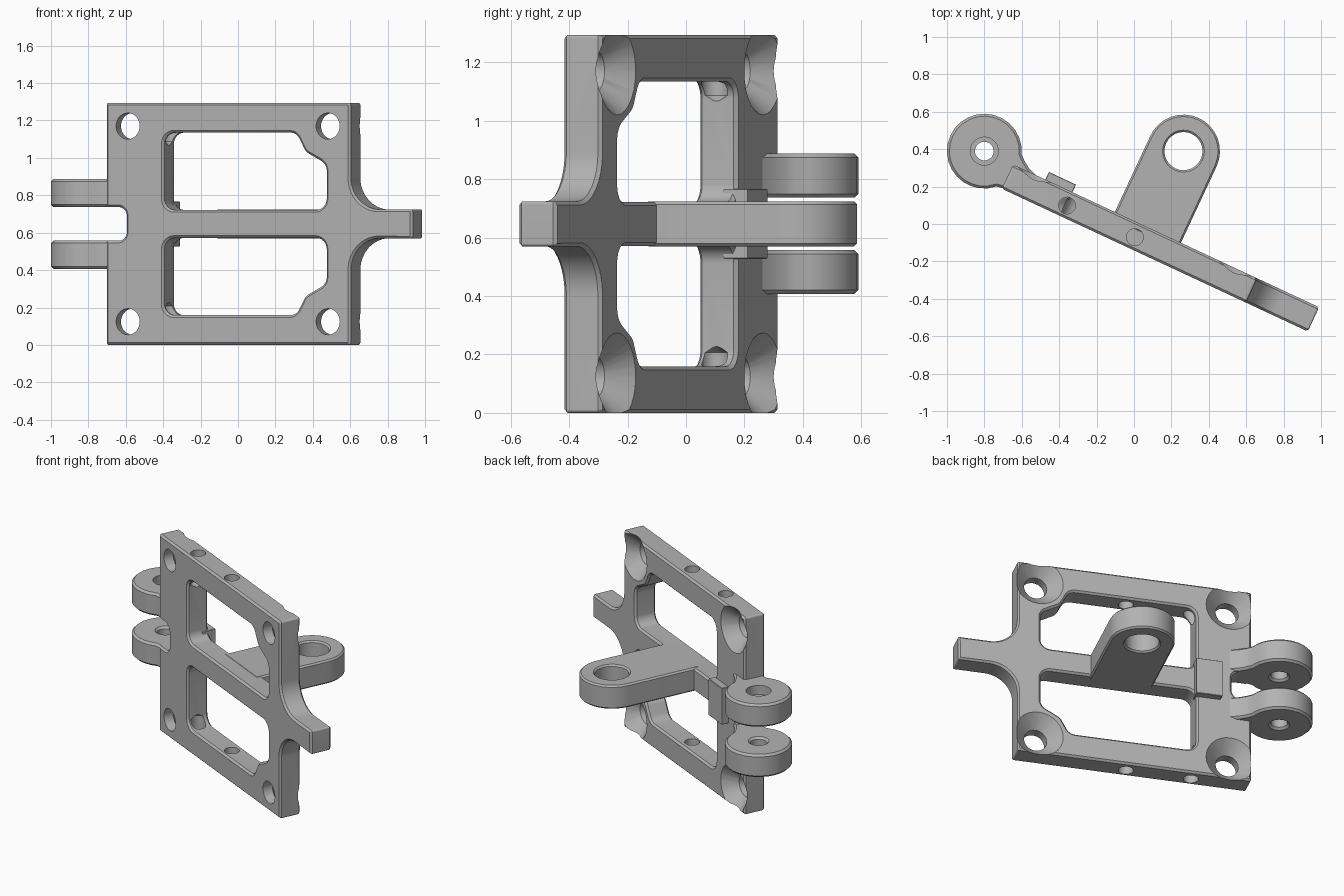
import bpy
import bmesh
import math
from mathutils import Matrix, Vector

cube = bpy.data.objects.get("Cube")
if cube:
    bpy.data.objects.remove(cube, do_unlink=True)

MID = 0.647                                   # height of the symmetry plane
TURN = Matrix.Rotation(math.radians(-25), 4, "Z")
UPRIGHT = Matrix.Rotation(math.radians(90), 4, "X")
BACK, FRONT = 0.015, -0.128                   # plate faces

grey = bpy.data.materials.new("plain grey")
grey.use_nodes = True
colour = (0.45, 0.45, 0.45, 1)
grey.diffuse_color = colour
grey.node_tree.nodes["Principled BSDF"].inputs["Base Color"].default_value = colour


def arc(cx, cy, r, start=0, end=360, n=28):
    steps = n if end - start == 360 else n + 1
    angles = [math.radians(start + (end - start) * i / n) for i in range(steps)]
    return [(cx + r * math.cos(a), cy + r * math.sin(a)) for a in angles]


def rounded(corners, n=6):
    """Polygon from (x, y, radius) corners, each rounded by a tangent arc."""
    out = []
    for i, (x, y, r) in enumerate(corners):
        p = Vector((x, y))
        if r == 0:
            out.append((x, y))
            continue
        a = (Vector(corners[i - 1][:2]) - p).normalized()
        b = (Vector(corners[(i + 1) % len(corners)][:2]) - p).normalized()
        half = a.angle(b) / 2
        centre = p + (a + b).normalized() * r / math.sin(half)
        s = p + a * r / math.tan(half) - centre
        e = p + b * r / math.tan(half) - centre
        for k in range(n + 1):
            out.append(tuple(centre + s.lerp(e, k / n).normalized() * r))
    return out


def activate(obj):
    bpy.ops.object.select_all(action="DESELECT")
    obj.select_set(True)
    bpy.context.view_layer.objects.active = obj


def slab(name, loops, low, high, bevel, matrix=Matrix()):
    """Extrude nested outlines along z with chamfered rims."""
    data = bpy.data.curves.new(name, "CURVE")
    data.dimensions = "2D"
    data.fill_mode = "BOTH"
    data.extrude = (high - low) / 2 - bevel
    data.bevel_depth = bevel
    data.bevel_resolution = 0
    data.offset = -bevel
    for loop in loops:
        spline = data.splines.new("POLY")
        spline.points.add(len(loop) - 1)
        for point, (x, y) in zip(spline.points, loop):
            point.co = (x, y, 0, 1)
        spline.use_cyclic_u = True
    obj = bpy.data.objects.new(name, data)
    bpy.context.collection.objects.link(obj)
    activate(obj)
    bpy.ops.object.convert(target="MESH")
    obj = bpy.context.object
    bm = bmesh.new()
    bm.from_mesh(obj.data)
    bmesh.ops.remove_doubles(bm, verts=bm.verts, dist=0.0002)
    bmesh.ops.recalc_face_normals(bm, faces=bm.faces)
    bm.transform(matrix @ Matrix.Translation((0, 0, (low + high) / 2)))
    bm.to_mesh(obj.data)
    bm.free()
    return obj


def cut(obj, r1, r2, depth, matrix):
    """Subtract a cone or cylinder centred on the given matrix."""
    bm = bmesh.new()
    bmesh.ops.create_cone(bm, cap_ends=True, segments=28, radius1=r1, radius2=r2,
                          depth=depth, matrix=matrix)
    mesh = bpy.data.meshes.new("cutter")
    bm.to_mesh(mesh)
    bm.free()
    cutter = bpy.data.objects.new("cutter", mesh)
    cutter.hide_render = True
    bpy.context.collection.objects.link(cutter)
    activate(obj)
    mod = obj.modifiers.new("cut", "BOOLEAN")
    mod.operation = "DIFFERENCE"
    mod.solver = "EXACT"
    mod.object = cutter
    bpy.ops.object.modifier_apply(modifier=mod.name)
    bpy.data.objects.remove(cutter, do_unlink=True)


def finish(obj):
    obj.data.transform(TURN)
    obj.data.materials.clear()
    obj.data.materials.append(grey)
    activate(obj)
    bpy.ops.object.shade_smooth_by_angle(angle=math.radians(30))


def mirrored(corners):
    return corners + [(x, -y, r) for x, y, r in reversed(corners)]


# Plate with tongue, hinge slot and two windows
outline = mirrored([(-0.60, 0.09, 0.05), (-0.72, 0.09, 0), (-0.72, MID, 0.012),
                    (0.72, MID, 0.012), (0.72, 0.077, 0.17), (1.085, 0.077, 0.01)])
window = [(-0.38, 0.075, 0.06), (0.578, 0.075, 0.06), (0.578, 0.32, 0.06),
          (0.455, 0.385, 0.07), (0.40, 0.488, 0.06), (-0.38, 0.488, 0.06)]
lower_window = [(x, -y, r) for x, y, r in window]
plate = slab("frame_plate", [rounded(outline, 10), rounded(window), rounded(lower_window)],
             -BACK, -FRONT, 0.012, Matrix.Translation((0, 0, MID)) @ UPRIGHT)

# Countersunk corner holes and drilled edge holes
for side in (-1, 1):
    for x in (-0.59, 0.59):
        place = Matrix.Translation((x, 0, MID + side * 0.523)) @ UPRIGHT
        cut(plate, 0.07, 0.07, 0.6, place)
        cut(plate, 0.17, 0.07, 0.1, place @ Matrix.Translation((0, 0, 0.015)))
    for x in (-0.366, 0.034):
        flip = Matrix.Rotation(math.pi if side < 0 else 0, 4, "X")
        place = Matrix.Translation((x, -0.062, MID)) @ flip
        cut(plate, 0.045, 0.045, 0.3, place @ Matrix.Translation((0, 0, 0.59)))
        cut(plate, 0.0, 0.045, 0.031, place @ Matrix.Translation((0, 0, 0.4255)))
finish(plate)

# Back arm with eye
eye = (0.075, 0.465)
arm = slab("back_arm", [[(-0.12, -0.03), (0.27, -0.03)] + arc(*eye, 0.195, 0, 180, 16),
                        arc(*eye, 0.102)],
           MID - 0.077, MID + 0.077, 0.01)
finish(arm)

# Hinge lugs blending into the plate
pin = (-0.89, 0.015)
lug_outline = arc(*pin, 0.2, 20, 314, 22) + [
    (-0.70, -0.12), (-0.61, -0.10), (-0.575, 0.01), (-0.635, 0.033), (-0.675, 0.06)]
for name, low in (("lower_hinge_lug", MID - 0.24), ("upper_hinge_lug", MID + 0.09)):
    lug = slab(name, [lug_outline, arc(*pin, 0.05)], low, low + 0.15, 0.013)
    if name.startswith("upper"):
        cut(lug, 0.075, 0.075, 0.12, Matrix.Translation((*pin, low + 0.15)))
    finish(lug)

# Stop block on the back
block = slab("stop_block", [[(-0.53, -0.03), (-0.37, -0.03), (-0.37, 0.06), (-0.53, 0.06)]],
             MID - 0.12, MID + 0.12, 0.003)
finish(block)
